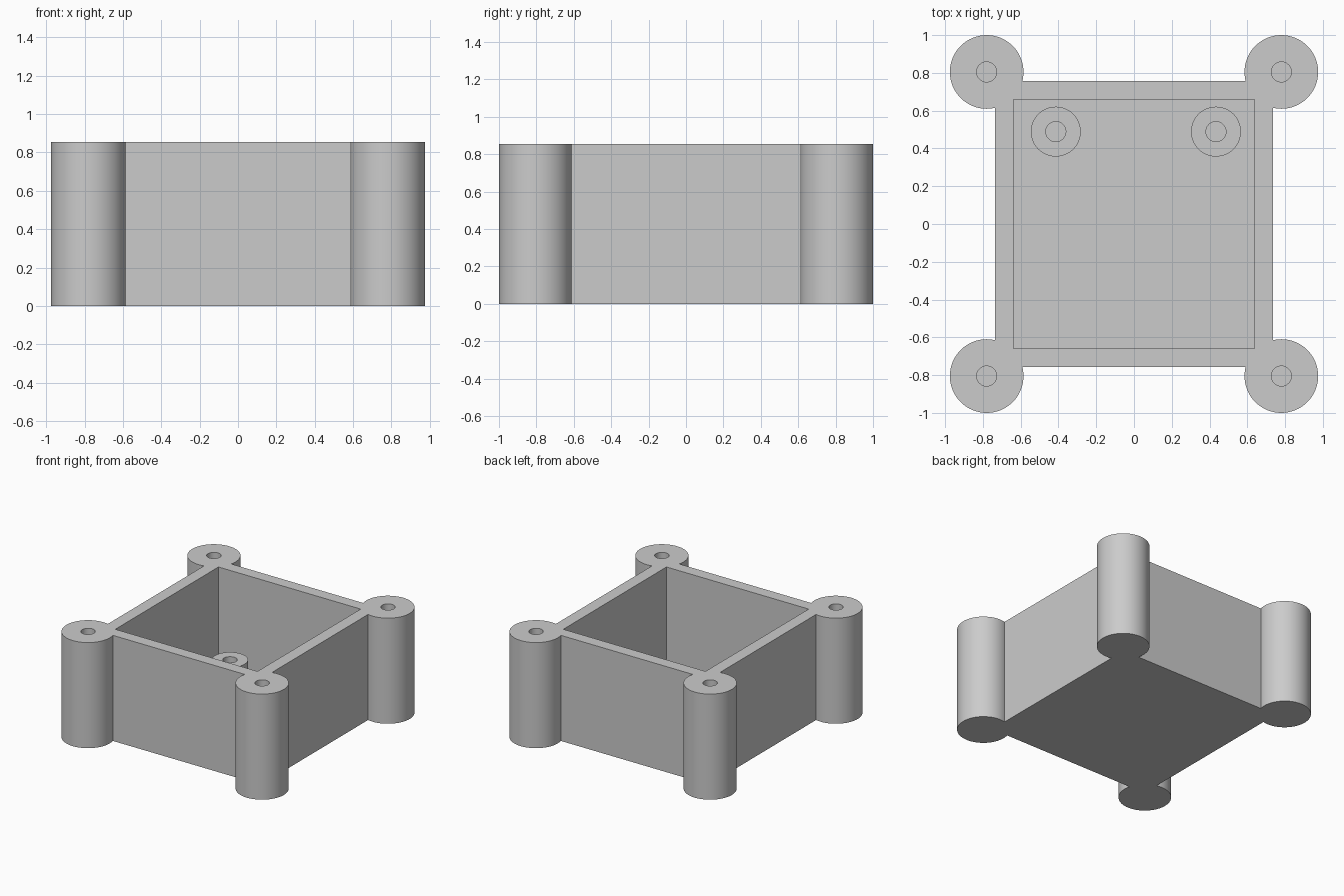
import bpy

if "Cube" in bpy.data.objects:
    bpy.data.objects.remove(bpy.data.objects["Cube"], do_unlink=True)

HEIGHT, FLOOR = 0.855, 0.098
HOLE_RADIUS = 0.053

grey = bpy.data.materials.new("plain_grey")
grey.use_nodes = True
colour = (0.6, 0.6, 0.6, 1)
grey.diffuse_color = colour
grey.node_tree.nodes["Principled BSDF"].inputs["Base Color"].default_value = colour


def finish(name):
    ob = bpy.context.object
    ob.name = name
    ob.data.materials.append(grey)
    return ob


def box(name, half_x, half_y, z0, z1):
    bpy.ops.mesh.primitive_cube_add(size=2, location=(0, 0, (z0 + z1) / 2))
    ob = finish(name)
    ob.scale = (half_x, half_y, (z1 - z0) / 2)
    bpy.ops.object.transform_apply(location=True, rotation=False, scale=True)
    return ob


def cylinder(name, x, y, radius, z0, z1):
    bpy.ops.mesh.primitive_cylinder_add(
        vertices=64, radius=radius, depth=z1 - z0, location=(x, y, (z0 + z1) / 2))
    bpy.ops.object.transform_apply(location=True, rotation=False, scale=False)
    return finish(name)


def combine(target, tool, operation):
    mod = target.modifiers.new(tool.name, "BOOLEAN")
    mod.operation, mod.solver, mod.object = operation, "EXACT", tool
    bpy.context.view_layer.objects.active = target
    bpy.ops.object.modifier_apply(modifier=mod.name)
    bpy.data.objects.remove(tool, do_unlink=True)


# Open tray with thick walls
case = box("open_case", 0.735, 0.757, 0, HEIGHT)
combine(case, box("cavity", 0.637, 0.66, FLOOR, HEIGHT + 0.2), "DIFFERENCE")

# Corner screw posts, and two low standoffs near the back of the floor
bosses = [(sx * 0.78, sy * 0.805, 0.195, 0, HEIGHT) for sx in (-1, 1) for sy in (-1, 1)]
bosses += [(x, 0.489, 0.132, FLOOR / 2, 0.229) for x in (-0.414, 0.434)]
for x, y, radius, bottom, top in bosses:
    combine(case, cylinder("boss", x, y, radius, bottom, top), "UNION")

# Blind screw holes
for x, y, radius, bottom, top in bosses:
    combine(case, cylinder("hole", x, y, HOLE_RADIUS, FLOOR, top + 0.1), "DIFFERENCE")

# Smooth round sides with crisp rims
bpy.ops.object.select_all(action="DESELECT")
case.select_set(True)
bpy.context.view_layer.objects.active = case
bpy.ops.object.shade_smooth_by_angle(angle=0.5)
